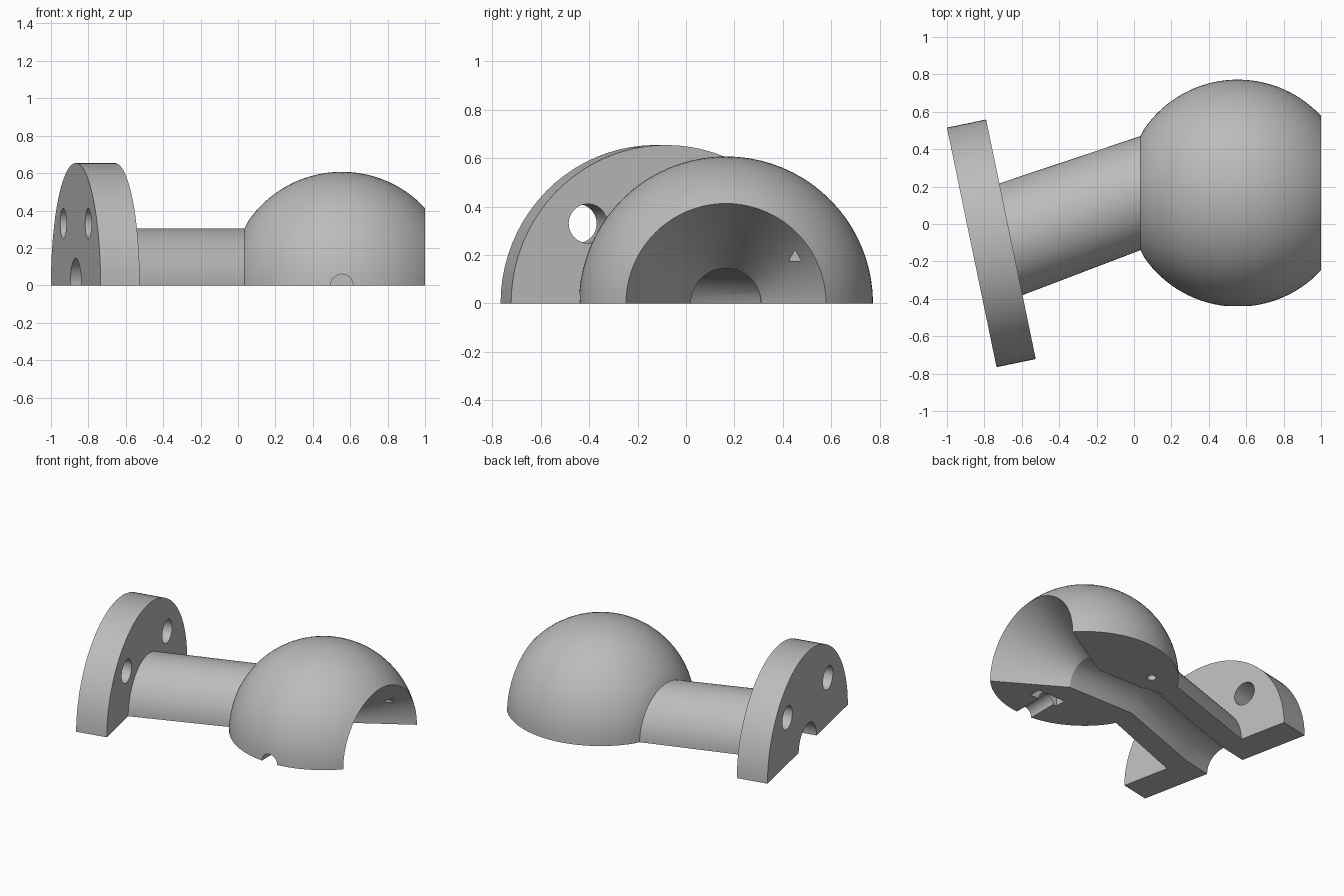
import bpy, bmesh, math
from mathutils import Vector

if "Cube" in bpy.data.objects:
    bpy.data.objects.remove(bpy.data.objects["Cube"])

grey = bpy.data.materials.new("plain_grey")
grey.diffuse_color = (0.5, 0.5, 0.5, 1)
grey.use_nodes = True
grey.node_tree.nodes["Principled BSDF"].inputs["Base Color"].default_value = grey.diffuse_color

SEG = 40                                   # sides in the half turn
TILT = math.radians(11.7)                  # flange is turned about z
N = Vector((math.cos(TILT), math.sin(TILT), 0))
BACK = Vector((-0.8675, -0.125, 0))        # centre of flange back
FRONT = BACK + N * 0.214                   # centre of flange front
BX, BY, BR = 0.555, 0.165, 0.607           # ball centre and radius
NECK, RIM, BORE, SHAFT = 0.035, 1.0, 0.145, 0.305
XAXIS = Vector((1, 0, 0))


def at(x):
    return Vector((x, BY, 0))


# closed profile: (ring centre, ring normal, radius)
profile = [(BACK, N, BORE), (BACK, N, 0.654), (FRONT, N, 0.654),
           (FRONT, N, SHAFT)]
a0 = math.acos((NECK - BX) / BR)
a1 = math.acos((RIM - BX) / BR)
for i in range(33):                        # ball surface
    a = a0 + (a1 - a0) * i / 32
    r = SHAFT if i == 0 else BR * math.sin(a)
    profile.append((at(BX + BR * math.cos(a)), XAXIS, r))
profile += [(at(BX), XAXIS, BORE),         # flared mouth, then the bore
            (at(NECK), XAXIS, BORE), (FRONT, N, BORE)]

# half turned body: flange, shaft and ball
bm = bmesh.new()
rings = []
for c, n, r in profile:
    t = Vector((n.y, -n.x, 0))
    ring = []
    for k in range(SEG + 1):
        a = math.pi * k / SEG
        s = 0 if k == SEG else math.sin(a)
        ring.append(bm.verts.new(c + t * (r * math.cos(a)) + Vector((0, 0, r * s))))
    rings.append(ring)
for i, ring in enumerate(rings):
    nxt = rings[(i + 1) % len(rings)]
    for k in range(SEG):
        bm.faces.new((ring[k], ring[k + 1], nxt[k + 1], nxt[k]))
for k in (0, SEG):                         # flat split faces
    bm.faces.new([ring[k] for ring in rings])
bmesh.ops.recalc_face_normals(bm, faces=bm.faces)
mesh = bpy.data.meshes.new("ball_flange_half")
bm.to_mesh(mesh)
bm.free()
body = bpy.data.objects.new("ball_flange_half", mesh)
bpy.context.collection.objects.link(body)
mesh.materials.append(grey)


def cut(name, centre, axis, radius, depth, sides=32):
    """Subtract a prism whose axis runs along the given direction."""
    bpy.ops.mesh.primitive_cylinder_add(vertices=sides, radius=radius,
                                        depth=depth, location=centre)
    tool = bpy.context.object
    tool.name = name
    tool.hide_render = True
    tool.rotation_euler = Vector(axis).to_track_quat('Z', 'Y').to_euler()
    tool.data.materials.append(grey)
    bpy.context.view_layer.update()
    mod = body.modifiers.new(name, 'BOOLEAN')
    mod.operation = 'DIFFERENCE'
    mod.solver = 'EXACT'
    mod.object = tool
    bpy.context.view_layer.objects.active = body
    bpy.ops.object.modifier_apply(modifier=name)
    bpy.data.objects.remove(tool)


# bolt holes through the flange
T = Vector((N.y, -N.x, 0))
for side in (-1, 1):
    cut("bolt_hole", (BACK + FRONT) / 2 + T * 0.33 * side + Vector((0, 0, 0.33)),
        N, 0.081, 0.4)
# set screw channel and its hexagonal nut pocket
cut("screw_channel", (BX, -0.34, 0), (0, 1, 0), 0.06, 0.36)
cut("nut_pocket", (BX + 0.02, -0.18, 0), (0, 1, 0), 0.125, 0.08, 6)
# small pin hole, bore notch and nick in the flared mouth
cut("pin_hole", (0.23, 0.45, 0), (0, 0, 1), 0.03, 0.2, 16)
cut("bore_notch", (0.10, 0.29, 0), (0, 1, 0), 0.08, 0.08, 6)
cut("mouth_nick", (0.88, 0.45, 0.19), (1, 0, 0), 0.03, 0.12, 3)

bpy.ops.object.select_all(action='DESELECT')
body.select_set(True)
bpy.context.view_layer.objects.active = body
bpy.ops.object.shade_smooth_by_angle(angle=math.radians(25))
